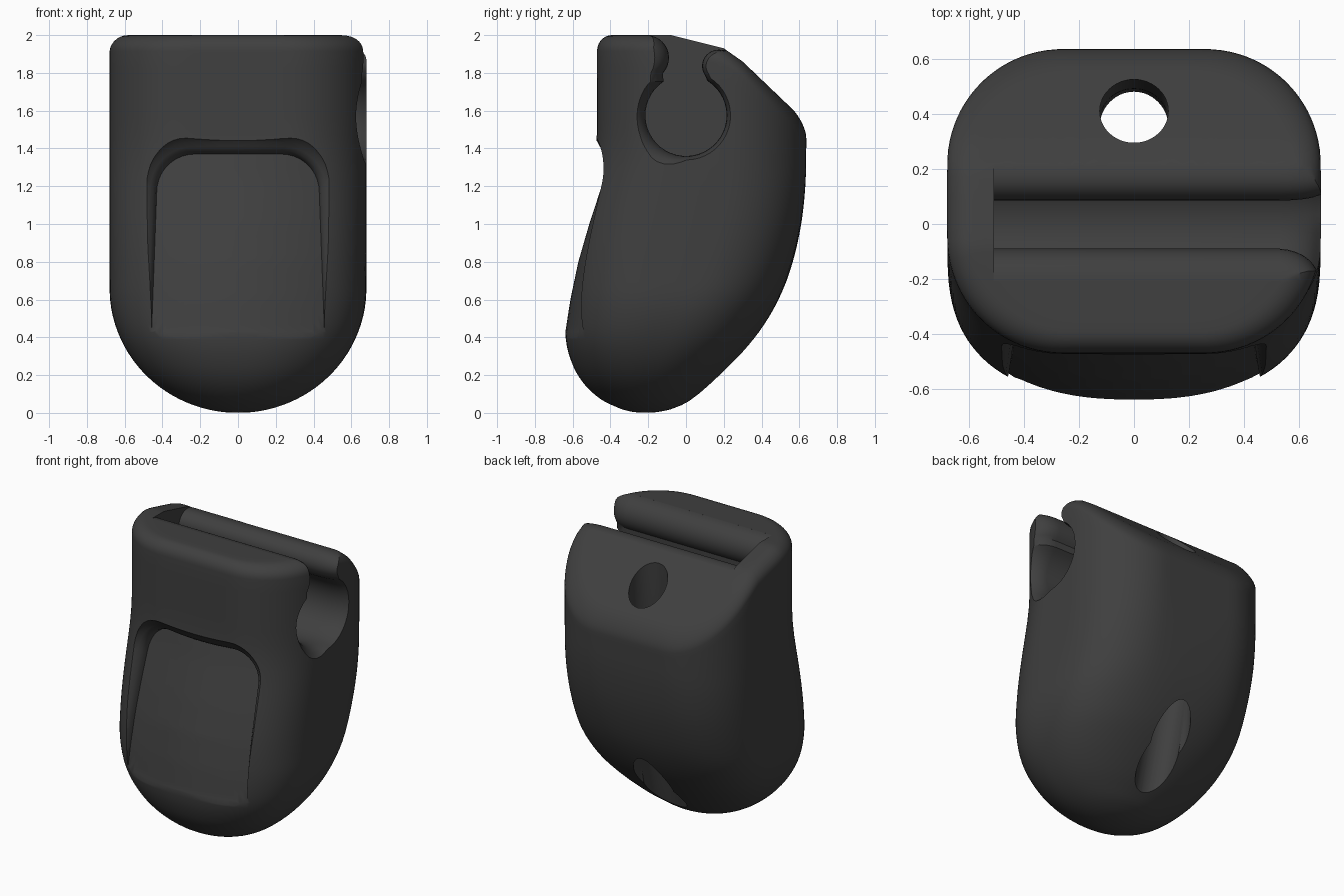
import bpy, bmesh
from math import sin, cos, pi, radians, sqrt, copysign, hypot

if "Cube" in bpy.data.objects:
    bpy.data.objects.remove(bpy.data.objects["Cube"])


def lerp(knots, v):
    for (a, p), (b, q) in zip(knots, knots[1:]):
        if v <= b:
            return p + (q - p) * (v - a) / (b - a)
    return knots[-1][1]


def soft(knots, v):
    # windowed average, rounds the corners of a knot curve
    h = min(.09, v * .3)
    return sum(lerp(knots, v + h * k / 3) for k in range(-3, 4)) / 7


def loft(name, rings):
    # skin a stack of closed rings and cap both ends
    bm = bmesh.new()
    rows = [[bm.verts.new(p) for p in r] for r in rings]
    n = len(rows[0])
    for a, b in zip(rows, rows[1:]):
        for i in range(n):
            j = (i + 1) % n
            bm.faces.new((a[i], a[j], b[j], b[i]))
    bm.faces.new(rows[0])
    bm.faces.new(rows[-1])
    bmesh.ops.recalc_face_normals(bm, faces=bm.faces)
    me = bpy.data.meshes.new(name)
    bm.to_mesh(me)
    bm.free()
    ob = bpy.data.objects.new(name, me)
    bpy.context.collection.objects.link(ob)
    return ob


# Body outline curves, all as functions of height
FRONT = [(0, -.22), (.003, -.27), (.015, -.331), (.06, -.436), (.1, -.49), (.16, -.55), (.22, -.588),
         (.29, -.619), (.4, -.645), (.6, -.633), (.8, -.605), (1, -.56), (1.2, -.51), (1.4, -.472), (2.3, -.47)]
BACK = [(0, -.2), (.003, -.16), (.015, -.09), (.05, 0), (.16, .145), (.33, .315), (.43, .395), (.53, .456),
        (.64, .511), (.76, .557), (.98, .61), (1.2, .634), (1.4, .637), (2.3, .637)]
POWER = [(0, 2), (.4, 2.6), (1.2, 3.3), (2.1, 3.3)]
TOP = [(-2, 2), (-.08, 2), (.2, 1.93), (.3, 1.86), (.64, 1.535)]
N = 112


def section(i, z):
    # superellipse low down, blending to a rounded rectangle higher up
    t = 2 * pi * i / N
    w = .68 * sqrt(max(0, 1 - max(0, (.66 - z) / .66) ** 2))
    f, b, e = soft(FRONT, z), soft(BACK, z), 2 / lerp(POWER, z)
    h = (b - f) / 2
    x = w * copysign(abs(cos(t)) ** e, cos(t))
    y = h * copysign(abs(sin(t)) ** e, sin(t))
    mix = min(1, max(0, (z - .5) / .8))
    if mix > 0:
        lo, hi, r = .5, 1.5, .42
        for _ in range(18):
            s = (lo + hi) / 2
            px, py = abs(x) * s - w + r, abs(y) * s - h + r
            d = hypot(max(px, 0), max(py, 0)) + min(max(px, py), 0) - r
            lo, hi = (lo, s) if d > 0 else (s, hi)
        s = 1 + (lo - 1) * mix
        x, y = x * s, y * s
    return x, (f + b) / 2 + y


# Body: lower bowl, walls, rounded rim, sloping top
R = .085
rings = []
for k in range(1, 37):
    z = 1.2 * (1 - cos(k / 36 * pi / 2))
    rings.append([(*section(i, z), z) for i in range(N)])
edge = [section(i, 1.8) for i in range(N)]
for k in range(1, 9):
    ring = []
    for i in range(N):
        z = 1.2 + (lerp(TOP, edge[i][1]) - R - 1.2) * k / 8
        ring.append((*section(i, z), z))
    rings.append(ring)


def top_ring(scale, drop):
    out = []
    for x, y in edge:
        y = .083 + (y - .083) * scale
        out.append((x * scale, y, lerp(TOP, y) - drop))
    return out


for k in range(1, 8):
    a = k / 7 * pi / 2
    rings.append(top_ring(1 - R * (1 - cos(a)) / .6, R * (1 - sin(a))))
for k in range(1, 15):
    rings.append(top_ring((1 - R / .6) * (1 - k / 14.3), 0))
body = loft("body", rings)


# Keyhole slot cutter with rounded lips, flaring at the open right end
def arc(cy, cz, r, a0, a1, n):
    return [(cy + r * cos(radians(a0 + (a1 - a0) * k / n)),
             cz + r * sin(radians(a0 + (a1 - a0) * k / n))) for k in range(n + 1)]


prof = [(-.206, 2.2)] + arc(-.21, 1.88, .12, 88, -42, 12) + arc(0, 1.575, .215, 124, 418, 36)
prof += arc(.172, 1.836, .087, 215, 88, 10) + [(.26, 1.915), (.26, 2.2)]
rings = []
for x, off in [(-.51, 0), (.53, 0), (.56, .005), (.59, .017), (.615, .034), (.635, .055),
               (.652, .08), (.665, .11), (.68, .14), (.8, .15)]:
    ring = []
    for k, (y, z) in enumerate(prof):
        p, q = prof[max(k - 1, 0)], prof[min(k + 1, len(prof) - 1)]
        dy, dz = q[0] - p[0], q[1] - p[1]
        m = hypot(dy, dz)
        if y < 0 and z > 1.575:          # front lip slides straight forward
            ring.append((x, y - off * (.7 if z > 1.8 else .7 + .3 * (1.8 - z) / .225), z))
        else:
            o = off * (.15 + .85 * min(1, max(0, -y / .213)))
            ring.append((x, y + dz / m * o, z - dy / m * o))
    rings.append(ring)
slot = loft("slot_cutter", rings)

# Front thumb pad recess cutter with a curved floor
FLOOR = [(0, -1.05), (.3, -.75), (.4, -.643), (.6, -.612), (.8, -.57), (1, -.512), (1.25, -.43), (1.6, -.33)]
half = [(.46 * k / 6, .36) for k in range(6)]
half += [(.46 - .03 * k / 12, .36 + .81 * k / 12) for k in range(12)]
half += arc(.23, 1.17, .2, 0, 90, 10) + [(.15, 1.37), (.08, 1.37), (0, 1.37)]
outline = half + [(-x, z) for x, z in half[-2:0:-1]]


def floor_y(x, z):
    return lerp(FLOOR, z) + .45 * x * x


rings = []
for k in range(1, 15):
    s = k / 14
    ring = [(x * s, .85 + (z - .85) * s) for x, z in outline]
    rings.append([(x, floor_y(x, z), z) for x, z in ring])
for d, o in [(.025, .006), (.045, .02), (.062, .042), (.075, .068), (.11, .1), (.3, .13)]:
    ring = []
    for x, z in outline:
        m = hypot(x, z - .85)
        up = 1 if z > .4 else 0
        ring.append((x + o * up * x / m, floor_y(x, z) - d, z + o * up * max(0, z - .85) / m))
    rings.append(ring)
pad = loft("pad_cutter", rings)


# Cord hole: upright bore plus a branch slanting forward at the bottom
def bore(name, path):
    return loft(name, [[(.125 * cos(2 * pi * k / 48), y + .12 * sin(2 * pi * k / 48), z)
                        for k in range(48)] for y, z in path])


hole = bore("cord_hole_cutter", [(.335, -.05), (.413, 1.8), (.422, 2.0)])
branch = bore("cord_branch_cutter", [(.14, -.1), (.378, .85)])

# Cut and shade
bpy.context.view_layer.objects.active = body
body.select_set(True)
for c in (pad, slot, hole, branch):
    c.hide_render = True
    m = body.modifiers.new(c.name, 'BOOLEAN')
    m.operation, m.solver, m.object = 'DIFFERENCE', 'EXACT', c
    bpy.ops.object.modifier_apply(modifier=m.name)
    bpy.data.objects.remove(c)
bpy.ops.object.shade_smooth_by_angle(angle=radians(35))

# Dark plastic
mat = bpy.data.materials.new("dark_plastic")
mat.diffuse_color = (.05, .05, .05, 1)
mat.use_nodes = True
mat.node_tree.nodes["Principled BSDF"].inputs["Base Color"].default_value = mat.diffuse_color
body.data.materials.clear()
body.data.materials.append(mat)
